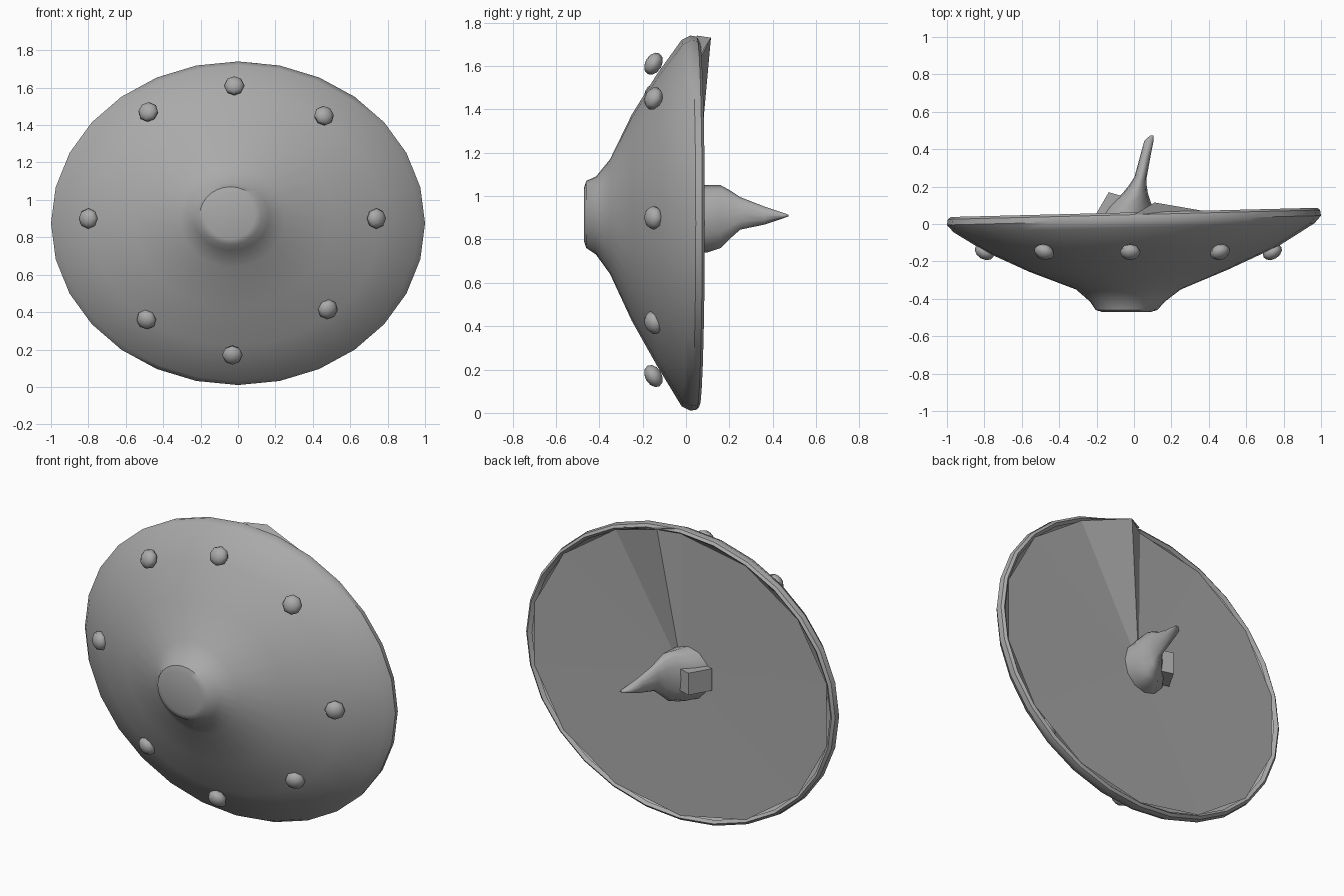
import bpy, bmesh, math
from mathutils import Vector

if "Cube" in bpy.data.objects:
    bpy.data.objects.remove(bpy.data.objects["Cube"], do_unlink=True)

GREY = 0.4
mat = bpy.data.materials.new("plain grey")
mat.use_nodes = True
mat.diffuse_color = (GREY, GREY, GREY, 1)
mat.node_tree.nodes["Principled BSDF"].inputs["Base Color"].default_value = (GREY, GREY, GREY, 1)


def finish(name, bm, smooth=None, solid=True):
    """Turn a bmesh into a named, coloured object."""
    if solid:
        bmesh.ops.recalc_face_normals(bm, faces=bm.faces)
    mesh = bpy.data.meshes.new(name)
    bm.to_mesh(mesh)
    bm.free()
    mesh.materials.append(mat)
    ob = bpy.data.objects.new(name, mesh)
    bpy.context.collection.objects.link(ob)
    if smooth:
        bpy.ops.object.select_all(action='DESELECT')
        ob.select_set(True)
        bpy.context.view_layer.objects.active = ob
        bpy.ops.object.shade_smooth_by_angle(angle=math.radians(smooth))
    return ob


def ellipse(cx, cz, rx, rz, y, tilt, n):
    """Points round an ellipse facing y, tilted so y grows with x."""
    pts = []
    for k in range(n):
        a = math.tau * k / n
        x = cx + rx * math.sin(a)
        pts.append(Vector((x, y + tilt * x, cz + rz * math.cos(a))))
    return pts


def loft(name, rings, n, smooth, cap_first=True, cap_last=True):
    bm = bmesh.new()
    loops = [[bm.verts.new(p) for p in ellipse(*r, n)] for r in rings]
    for a, b in zip(loops, loops[1:]):
        for k in range(n):
            j = (k + 1) % n
            bm.faces.new((a[k], a[j], b[j], b[k]))
    if cap_first:
        bm.faces.new(loops[0])
    if cap_last:
        bm.faces.new(loops[-1])
    return finish(name, bm, smooth)


# Shield front and rolled rim: centre x, centre z, radius x, radius z, y, tilt
SIDES = 28
loft("shield_front", [
    (-0.04, 0.915, 0.13, 0.125, -0.47, 0),
    (-0.04, 0.915, 0.165, 0.155, -0.46, 0),
    (-0.035, 0.91, 0.20, 0.18, -0.415, 0),
    (-0.03, 0.905, 0.28, 0.265, -0.35, 0),
    (-0.03, 0.90, 0.53, 0.475, -0.25, 0.01),
    (-0.01, 0.89, 0.78, 0.67, -0.135, 0.02),
    (0, 0.875, 0.965, 0.845, -0.02, 0.025),
    (0, 0.875, 1.0, 0.865, 0.02, 0.025),
    (0, 0.875, 0.995, 0.86, 0.05, 0.025),
    (0, 0.875, 0.98, 0.845, 0.062, 0.025),
    (0, 0.875, 0.96, 0.83, 0.045, 0.025),
], SIDES, 40, cap_last=False)

# Back panel: a flat fan with one corner lifted near the top
bm = bmesh.new()
hub = bm.verts.new((0.0, 0.04, 0.9))
edge = ellipse(0, 0.875, 0.965, 0.835, 0.05, 0.025, SIDES // 2)
edge.insert(1, Vector((0.11, 0.115, 1.73)))
edge = [bm.verts.new(p) for p in edge]
for a, b in zip(edge, edge[1:] + edge[:1]):
    bm.faces.new((hub, a, b))
bmesh.ops.recalc_face_normals(bm, faces=bm.faces)
if sum(f.normal.y for f in bm.faces) < 0:
    bmesh.ops.reverse_faces(bm, faces=bm.faces)
finish("back_panel", bm, solid=False)

# Web closing the gap between the lifted corner and the rim
bm = bmesh.new()
web = [bm.verts.new(p) for p in ((0, 0.05, 1.74), (0.11, 0.115, 1.73), (0.43, 0.06, 1.64))]
bm.faces.new(web)
finish("lifted_corner_web", bm, solid=False)

# Pointed grip on the back
loft("back_grip", [
    (-0.045, 0.895, 0.145, 0.155, 0.03, 0),
    (-0.02, 0.895, 0.115, 0.155, 0.10, 0),
    (0.005, 0.905, 0.07, 0.145, 0.16, 0),
    (0.02, 0.915, 0.048, 0.11, 0.205, 0),
    (0.035, 0.92, 0.033, 0.075, 0.25, 0),
    (0.06, 0.91, 0.028, 0.042, 0.36, 0),
    (0.08, 0.91, 0.025, 0.014, 0.445, 0),
    (0.095, 0.91, 0.01, 0.004, 0.472, 0),
], 12, 60)

# Small strap stub beside the grip
bm = bmesh.new()
bmesh.ops.create_cube(bm, size=1)
for v in bm.verts:
    x, y, z = v.co
    v.co = (-0.135 + 0.07 * x + 0.07 * y, 0.10 + 0.12 * y - 0.02 * x, 0.90 + 0.13 * z)
finish("strap_stub", bm)

# Ring of domed studs, each facing out along the slope
STUDS = [(-0.02, 1.61), (0.46, 1.45), (0.74, 0.90), (0.48, 0.415),
         (-0.03, 0.17), (-0.49, 0.36), (-0.80, 0.90), (-0.48, 1.47)]
for i, (x, z) in enumerate(STUDS):
    bm = bmesh.new()
    bmesh.ops.create_uvsphere(bm, u_segments=8, v_segments=6, radius=0.055)
    out = Vector((x, 0, z - 0.9)).normalized()
    normal = (out * 0.5 + Vector((0, -0.87, 0))).normalized()
    turn = normal.to_track_quat('Z', 'Y')
    for v in bm.verts:
        v.co.z *= 0.7
        v.co = turn @ v.co + Vector((x, -0.15, z))
    finish("stud_%d" % (i + 1), bm, 50)
